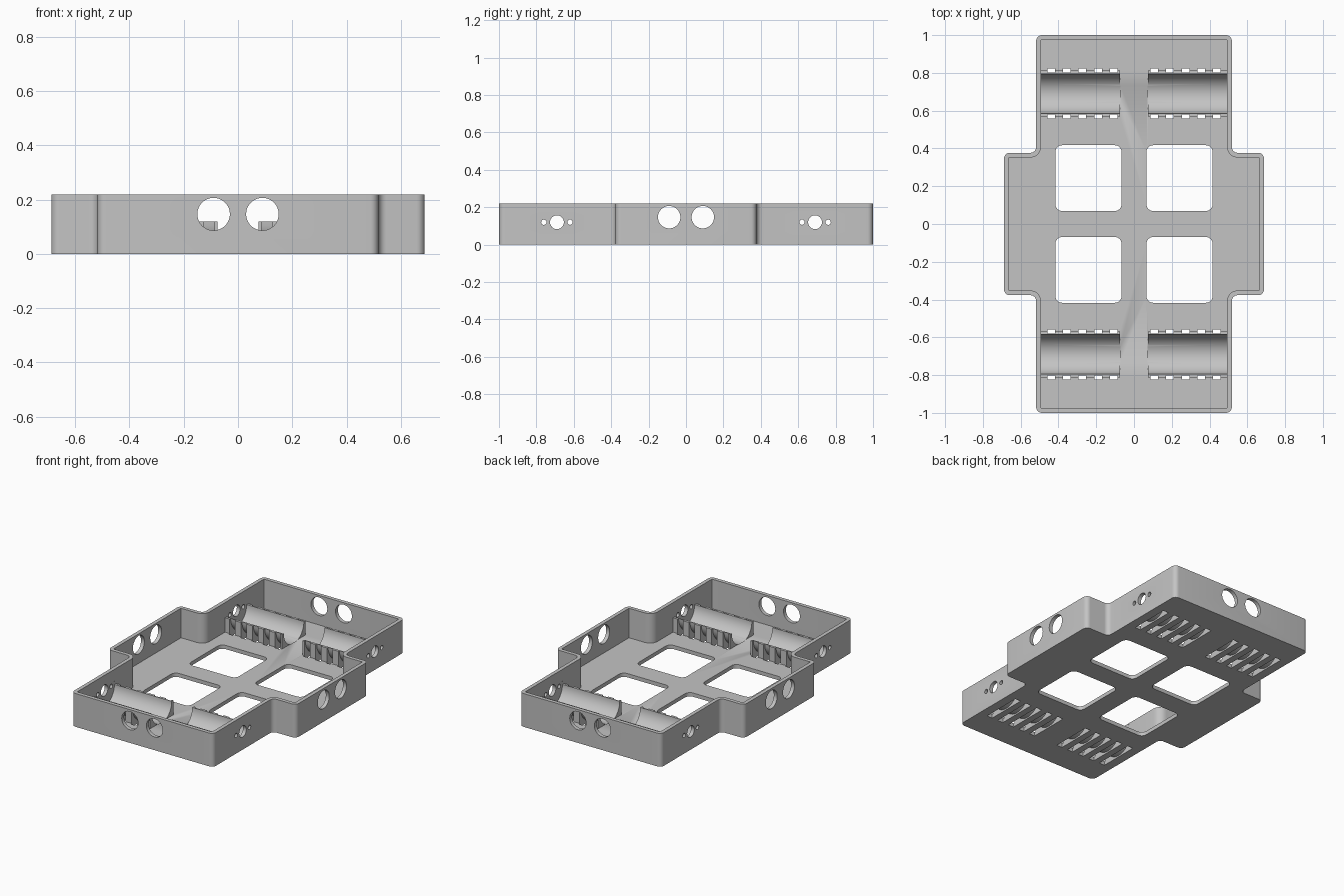
import bpy, bmesh
from math import pi, sin, cos
from mathutils import Vector

cube = bpy.data.objects.get("Cube")
if cube:
    bpy.data.objects.remove(cube, do_unlink=True)

HEIGHT, WALL, FLOOR = 0.22, 0.025, 0.025
ARM_X, SIDE_X, SIDE_Y = 0.518, 0.688, 0.377
AXIS_Y, AXIS_Z = 0.69, 0.12            # motor axis
TROUGH_R, SHELL_R = 0.105, 0.111

grey = bpy.data.materials.new("plain grey")
grey.use_nodes = True
grey.diffuse_color = (0.55, 0.55, 0.55, 1)
grey.node_tree.nodes["Principled BSDF"].inputs["Base Color"].default_value = grey.diffuse_color


def rounded(corners, steps=6):
    """Outline with right-angle corners (x, y, radius) turned into arcs."""
    out = []
    for i, (x, y, r) in enumerate(corners):
        p = Vector((x, y))
        if r == 0:
            out.append(p)
            continue
        u = (Vector(corners[i - 1][:2]) - p).normalized()
        v = (Vector(corners[(i + 1) % len(corners)][:2]) - p).normalized()
        c = p + r * (u + v)
        for k in range(steps + 1):
            t = pi / 2 * k / steps
            out.append(c - r * (v * cos(t) + u * sin(t)))
    return out


def cross_outline(inset, convex, concave):
    ax, sx, sy, ey = ARM_X - inset, SIDE_X - inset, SIDE_Y - inset, 1 - inset
    quarter = [(sx, sy, convex), (ax, sy, concave), (ax, ey, convex)]
    pts = quarter + [(-x, y, r) for x, y, r in reversed(quarter)]
    return rounded(pts + [(-x, -y, r) for x, y, r in pts])


def box_outline(x0, x1, y0, y1, r=0):
    return rounded([(x0, y0, r), (x1, y0, r), (x1, y1, r), (x0, y1, r)])


def circle(cx, cy, r, n=48):
    return [(cx + r * cos(2 * pi * k / n), cy + r * sin(2 * pi * k / n)) for k in range(n)]


def prism(bm, outline, axis, lo, hi):
    place = {"x": lambda u, v, w: (w, u, v),
             "y": lambda u, v, w: (u, w, v),
             "z": lambda u, v, w: (u, v, w)}[axis]
    rings = [[bm.verts.new(place(u, v, w)) for u, v in outline] for w in (lo, hi)]
    n = len(outline)
    for ring in rings:
        bm.faces.new(ring)
    for i in range(n):
        j = (i + 1) % n
        bm.faces.new((rings[0][i], rings[0][j], rings[1][j], rings[1][i]))


def make(name, prisms):
    bm = bmesh.new()
    for args in prisms:
        prism(bm, *args)
    bmesh.ops.recalc_face_normals(bm, faces=bm.faces[:])
    mesh = bpy.data.meshes.new(name)
    bm.to_mesh(mesh)
    bm.free()
    mesh.materials.append(grey)
    obj = bpy.data.objects.new(name, mesh)
    bpy.context.collection.objects.link(obj)
    return obj


def combine(target, operation, name, prisms):
    tool = make(name, prisms)
    tool.hide_render = True
    mod = target.modifiers.new(name, "BOOLEAN")
    mod.operation, mod.object, mod.solver = operation, tool, "EXACT"
    bpy.context.view_layer.objects.active = target
    bpy.ops.object.modifier_apply(modifier=mod.name)
    bpy.data.objects.remove(tool, do_unlink=True)


def span(sign, a, b):
    return sorted((sign * a, sign * b))


# Cross-shaped open tray
tray = make("motor_tray", [(cross_outline(0, 0.03, 0.03), "z", 0, HEIGHT)])
combine(tray, "DIFFERENCE", "cavity",
        [(cross_outline(WALL, 0.004, 0.03 + WALL), "z", FLOOR, HEIGHT + 0.1)])

cradles, openings, holes = [], [], []
for sx in (-1, 1):
    for sy in (-1, 1):
        cy = sy * AXIS_Y
        # Motor cradle block and its half-round trough
        cradles.append((box_outline(cy - 0.122, cy + 0.122, 0.01, AXIS_Z), "x", *span(sx, 0.075, 0.505)))
        openings.append((circle(cy, AXIS_Z, TROUGH_R), "x", *span(sx, 0.072, 0.4935)))
        # Strap slots wrapping under the trough shell
        slot = [(cy - 0.132, -0.05), (cy + 0.132, -0.05), (cy + 0.132, 0.14), (cy + SHELL_R, 0.14)]
        slot += [(cy + SHELL_R * cos(pi * k / 24), AXIS_Z - SHELL_R * sin(pi * k / 24)) for k in range(25)]
        slot += [(cy - SHELL_R, 0.14), (cy - 0.132, 0.14)]
        for k in range(5):
            x = 0.107 + 0.083 * k
            openings.append((slot, "x", *span(sx, x - 0.02, x + 0.02)))
        # Floor window
        openings.append((box_outline(*span(sx, 0.066, 0.416), *span(sy, 0.069, 0.417), 0.035), "z", -0.1, 0.1))
        # Shaft hole with a screw hole on each side
        for dy, r in ((-0.07, 0.014), (0, 0.037), (0.07, 0.014)):
            holes.append((circle(cy + dy, AXIS_Z, r, 32), "x", *span(sx, 0.47, 0.6)))
        # Paired cable holes in the end and side walls
        holes.append((circle(sx * 0.09, 0.147, 0.06), "y", *span(sy, 0.9, 1.1)))
        holes.append((circle(sy * 0.09, 0.147, 0.06), "x", *span(sx, 0.6, 0.8)))

combine(tray, "UNION", "cradles", cradles)
combine(tray, "DIFFERENCE", "openings", openings)
combine(tray, "DIFFERENCE", "wall_holes", holes)

# Smooth rounded walls, crisp edges
bpy.ops.object.select_all(action="DESELECT")
tray.select_set(True)
bpy.context.view_layer.objects.active = tray
bpy.ops.object.shade_smooth_by_angle(angle=pi / 6)
